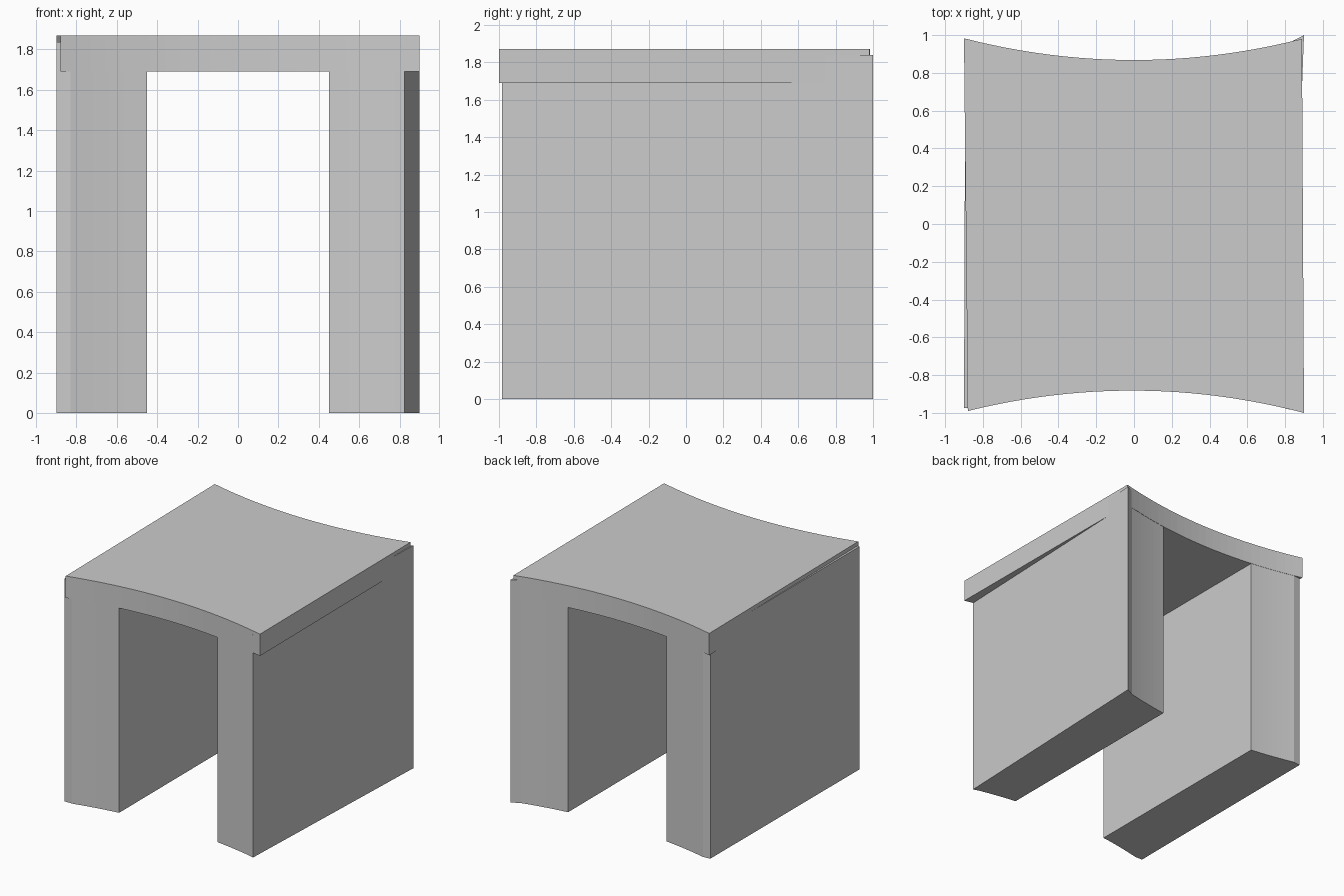
import bpy, bmesh

if "Cube" in bpy.data.objects:
    bpy.data.objects.remove(bpy.data.objects["Cube"])


def arc(p, q, r, n=24, start=None, end=None):
    """Shallow curve through three plan points, sampled by x."""
    def y(x):
        return sum(a[1] * (x - b[0]) * (x - c[0]) / ((a[0] - b[0]) * (a[0] - c[0]))
                   for a, b, c in ((p, q, r), (q, p, r), (r, p, q)))
    s = p[0] if start is None else start
    e = r[0] if end is None else end
    return [(s + (e - s) * i / n, y(s + (e - s) * i / n)) for i in range(n + 1)]


def prism(name, outline, z0, z1):
    """Extrude a counter-clockwise plan outline between two heights."""
    bm = bmesh.new()
    face = bm.faces.new([bm.verts.new((x, y, z0)) for x, y in outline])
    ext = bmesh.ops.extrude_face_region(bm, geom=[face], use_keep_orig=True)
    verts = [v for v in ext["geom"] if isinstance(v, bmesh.types.BMVert)]
    bmesh.ops.translate(bm, verts=verts, vec=(0, 0, z1 - z0))
    bmesh.ops.recalc_face_normals(bm, faces=bm.faces)
    me = bpy.data.meshes.new(name)
    bm.to_mesh(me)
    bm.free()
    ob = bpy.data.objects.new(name, me)
    bpy.context.collection.objects.link(ob)
    return ob


GAP = 0.002
front = ((-0.88, -0.99), (0, -0.882), (0.9, -1.0))
back = ((0.889, 0.98), (0, 0.868), (-0.9, 0.983))
front_in = [(x, y + GAP) for x, y in front]
back_in = [(x, y - GAP) for x, y in back]

# Top slab with concave front and back
prism("top_slab", arc(*front) + arc(*back), 1.69, 1.87)

# Left leg: skewed outer side standing slightly proud of the slab at the front
prism("left_leg",
      [(-0.9, -0.975)] + arc(*front_in, n=10, start=-0.83, end=-0.45)
      + arc(*back_in, n=10, start=-0.45, end=-0.83) + [(-0.893, 0.958)],
      0, 1.838)

# Right leg: outer side tapers under the slab toward the front
prism("right_leg",
      arc(*front_in, n=10, start=0.45, end=0.78) + [(0.824, -0.983), (0.9, 1.0)]
      + arc(*back_in, n=10, start=0.83, end=0.45),
      0, 1.838)
